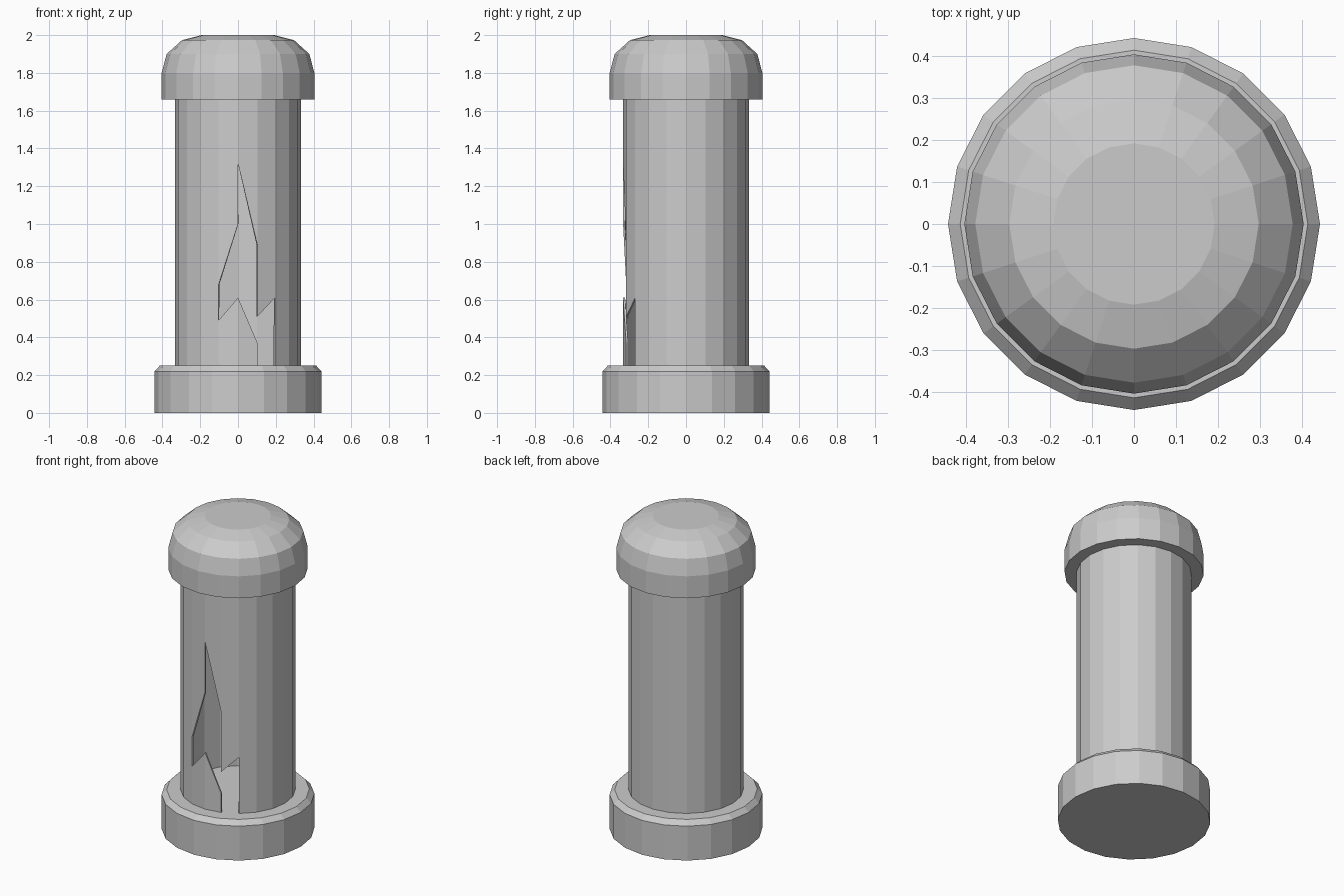
import bpy, bmesh, math

if "Cube" in bpy.data.objects:
    bpy.data.objects.remove(bpy.data.objects["Cube"])

SIDES = 20
STEP = 2 * math.pi / SIDES


def ring_point(k, r, z):
    # k = 0 is the front (-y) corner, k increases toward +x
    a = -math.pi / 2 + k * STEP
    return (r * math.cos(a), r * math.sin(a), z)


def finish(bm, name):
    mesh = bpy.data.meshes.new(name)
    bm.to_mesh(mesh)
    bm.free()
    ob = bpy.data.objects.new(name, mesh)
    bpy.context.collection.objects.link(ob)
    return ob


def lathe(name, profile):
    """Closed flat-shaded turned solid from (radius, z) points, bottom to top."""
    bm = bmesh.new()
    rings = [[bm.verts.new(ring_point(k, r, z)) for k in range(SIDES)]
             for r, z in profile]
    for a, b in zip(rings, rings[1:]):
        for k in range(SIDES):
            n = (k + 1) % SIDES
            bm.faces.new((a[k], a[n], b[n], b[k]))
    bm.faces.new(rings[0][::-1])
    bm.faces.new(rings[-1])
    return finish(bm, name)


# Base plinth and rounded cap
lathe("base", [(0.443, 0), (0.443, 0.22), (0.414, 0.25)])
lathe("cap", [(0.404, 1.66), (0.404, 1.80), (0.378, 1.90),
              (0.297, 1.973), (0.192, 2.0)])

# Hollow column with a jagged hole broken out of the front
R, Z0, Z1 = 0.333, 0.25, 1.66
# extra corner heights along the column edges that touch the hole
levels = {-1: [0.49, 0.68], 0: [0.61, 1.0, 1.32],
          1: [0.37, 0.51, 0.89], 2: [0.61]}
# hole per strip: (left low, right low, left high, right high)
holes = {-1: (0.49, 0.61, 0.68, 1.0),
         0: (0.61, 0.37, 1.32, 0.89),
         1: (Z0, Z0, 0.51, 0.61)}

bm = bmesh.new()
edges = []
for k in range(SIDES):
    key = k - SIDES if k > SIDES // 2 else k
    zs = [Z0] + levels.get(key, []) + [Z1]
    edges.append([(z, bm.verts.new(ring_point(k, R, z))) for z in zs])


def strip_face(k, l0, r0, l1, r1):
    left = [v for z, v in edges[k % SIDES] if l0 <= z <= l1]
    right = [v for z, v in edges[(k + 1) % SIDES] if r0 <= z <= r1]
    bm.faces.new(left[::-1] + right)


for k in range(-1, SIDES - 1):
    if k in holes:
        ll, rl, lh, rh = holes[k]
        if ll > Z0:
            strip_face(k, Z0, Z0, ll, rl)
        strip_face(k, lh, rh, Z1, Z1)
    else:
        strip_face(k, Z0, Z0, Z1, Z1)

column = finish(bm, "broken_column")
wall = column.modifiers.new("wall", 'SOLIDIFY')
wall.thickness = 0.01
wall.offset = -1
